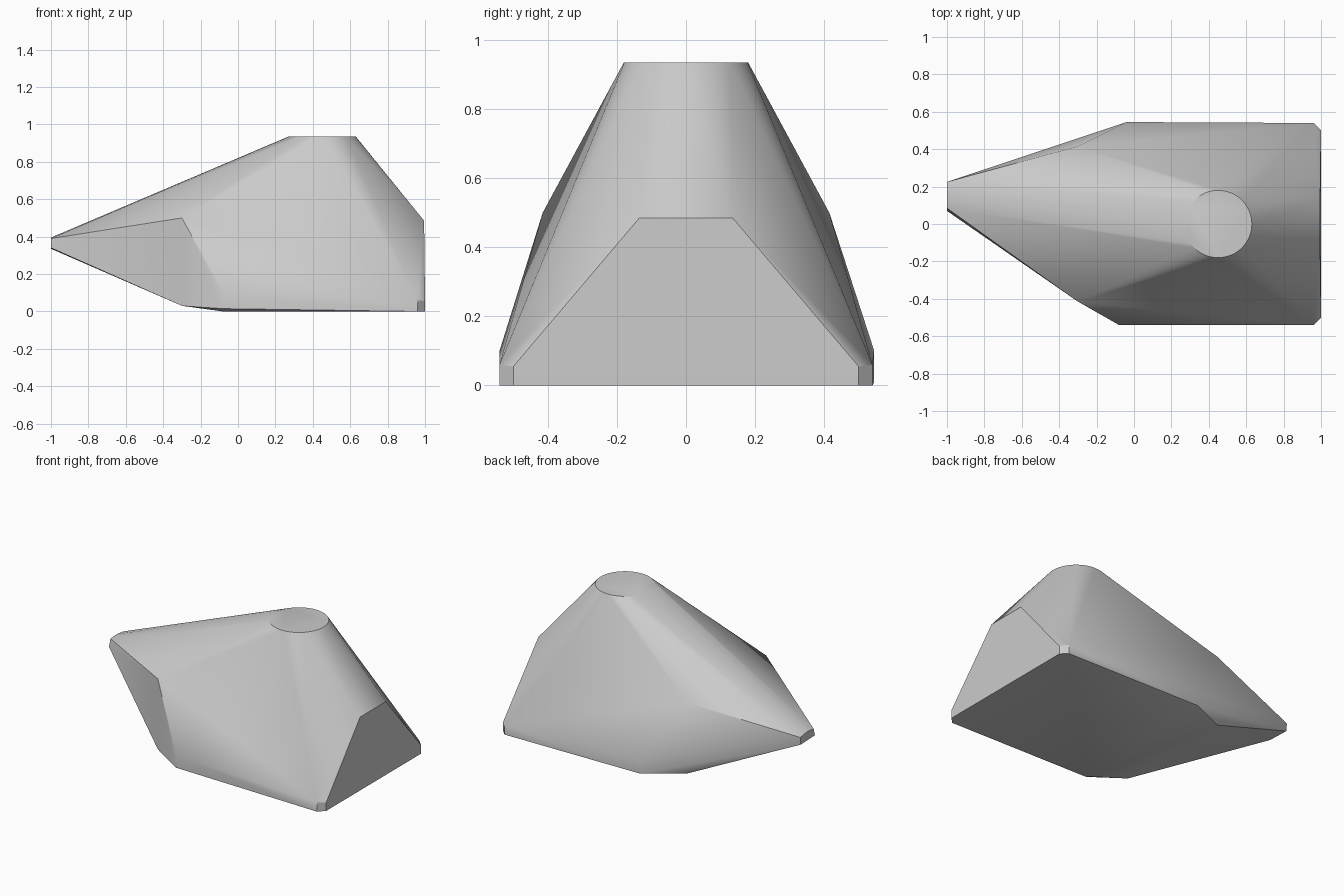
import bpy, bmesh
from math import cos, sin, tau, radians

cube = bpy.data.objects.get("Cube")
if cube:
    bpy.data.objects.remove(cube)

grey = bpy.data.materials.new("plain grey")
grey.use_nodes = True
colour = (0.6, 0.6, 0.6, 1)
grey.diffuse_color = colour
grey.node_tree.nodes["Principled BSDF"].inputs["Base Color"].default_value = colour

# Round flat top
SEGMENTS = 48
points = [(0.45 + 0.18 * cos(tau * i / SEGMENTS), 0.18 * sin(tau * i / SEGMENTS), 0.935)
          for i in range(SEGMENTS)]

# Corners that repeat on the front and back
for s in (-1, 1):
    points += [
        (0.995, s * 0.135, 0.485),                   # top of the end face
        (1, s * 0.5, 0), (1, s * 0.5, 0.055),        # clipped end corner
        (0.96, s * 0.54, 0), (0.96, s * 0.54, 0.06),
        (-0.3, s * 0.415, 0.5),                      # shoulder
        (-0.3, s * 0.415, 0.03),                     # lower shoulder
    ]

# Widest side corners, slightly different front and back
points += [(-0.08, -0.54, 0.015), (-0.08, -0.54, 0.1), (-0.08, -0.5, 0),
           (-0.04, 0.545, 0.01), (-0.04, 0.545, 0.1), (-0.06, 0.5, 0)]

# Blunt nose, set towards the back
points += [(-1, 0.07, 0.34), (-1, 0.22, 0.335),
           (-1, 0.085, 0.39), (-1, 0.225, 0.385), (-1, 0.15, 0.395)]

# Taut shell around all the corners
bm = bmesh.new()
for p in points:
    bm.verts.new(p)
hull = bmesh.ops.convex_hull(bm, input=bm.verts[:])
loose = {g for g in hull["geom_interior"] + hull["geom_unused"]
         if isinstance(g, bmesh.types.BMVert)}
bmesh.ops.delete(bm, geom=list(loose), context="VERTS")
bmesh.ops.dissolve_limit(bm, angle_limit=radians(0.5), verts=bm.verts[:], edges=bm.edges[:])
bmesh.ops.recalc_face_normals(bm, faces=bm.faces[:])

mesh = bpy.data.meshes.new("tapered_shell")
bm.to_mesh(mesh)
bm.free()
mesh.materials.append(grey)
shell = bpy.data.objects.new("tapered_shell", mesh)
bpy.context.collection.objects.link(shell)

bpy.ops.object.select_all(action="DESELECT")
shell.select_set(True)
bpy.context.view_layer.objects.active = shell
bpy.ops.object.shade_smooth_by_angle(angle=radians(30))
